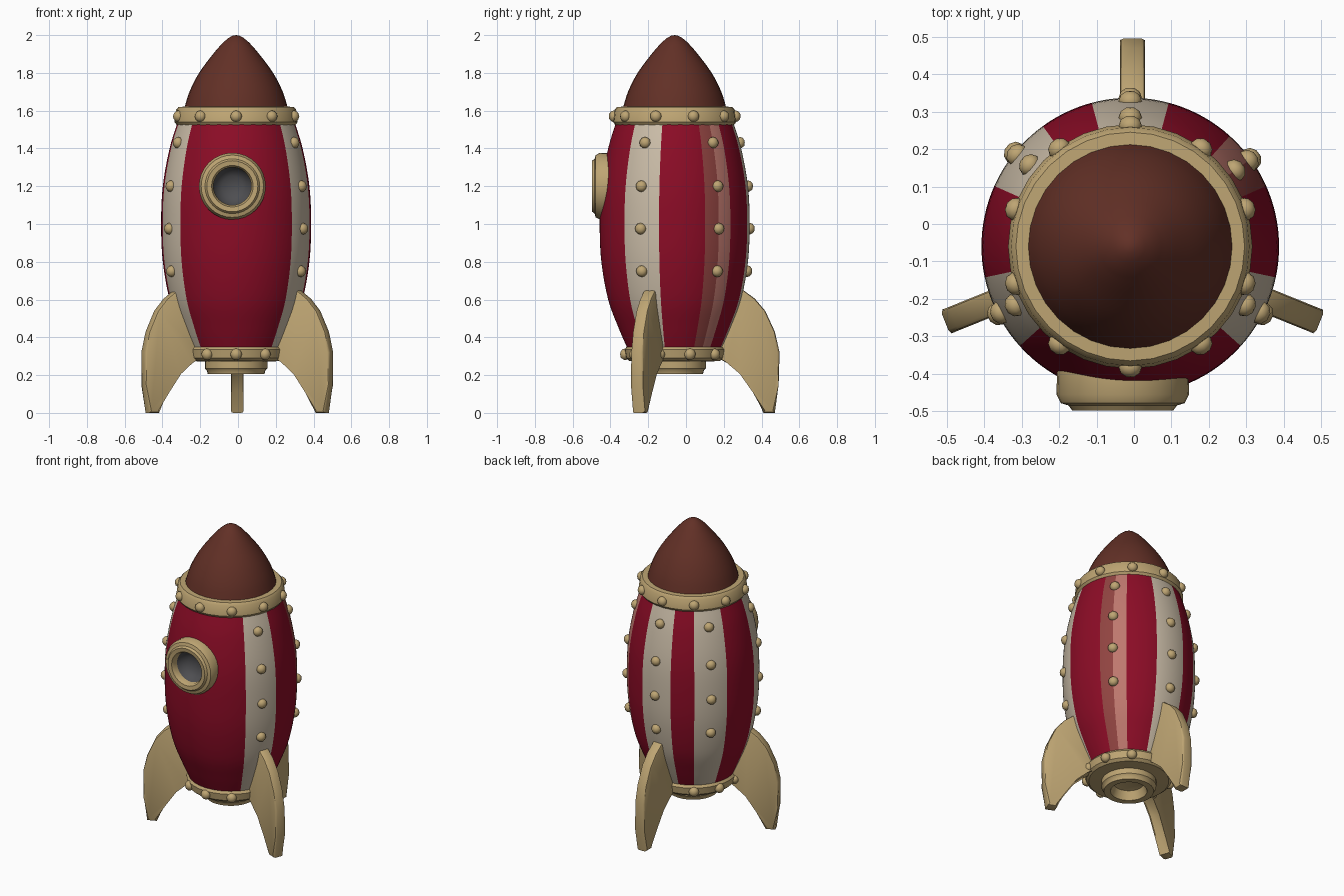
import bpy, bmesh, math
from mathutils import Matrix, Vector

if "Cube" in bpy.data.objects:
    bpy.data.objects.remove(bpy.data.objects["Cube"])

CX, CY = -0.01, -0.06          # rocket axis
AXIS = Matrix.Translation((CX, CY, 0))


def mat(name, rgb):
    m = bpy.data.materials.new(name)
    lin = [((c / 255 + 0.055) / 1.055) ** 2.4 if c > 10 else c / 255 / 12.92 for c in rgb]
    m.diffuse_color = (*lin, 1)
    m.use_nodes = True
    m.node_tree.nodes["Principled BSDF"].inputs["Base Color"].default_value = m.diffuse_color
    return m


RED = mat("deep red", (140, 12, 38))
BROWN = mat("nose brown", (98, 48, 38))
TAN = mat("tan gold", (190, 165, 115))
CREAM = mat("cream", (203, 189, 168))
PINK = mat("faded pink", (190, 120, 110))
DUSKY = mat("dusky pink", (145, 68, 65))
GREY = mat("glass grey", (78, 78, 81))


def finish(name, bm, mats, matrix=None, angle=35):
    if matrix:
        bm.transform(matrix)
    bmesh.ops.recalc_face_normals(bm, faces=bm.faces)
    me = bpy.data.meshes.new(name)
    bm.to_mesh(me)
    bm.free()
    for m in mats:
        me.materials.append(m)
    ob = bpy.data.objects.new(name, me)
    bpy.context.collection.objects.link(ob)
    bpy.ops.object.select_all(action='DESELECT')
    ob.select_set(True)
    bpy.context.view_layer.objects.active = ob
    bpy.ops.object.shade_smooth_by_angle(angle=math.radians(angle))
    return ob


def smooth(pts, k=6):
    """Catmull-Rom through (z, r) points."""
    p = [Vector(q) for q in pts]
    p = [2 * p[0] - p[1]] + p + [2 * p[-1] - p[-2]]
    out = []
    for i in range(1, len(p) - 2):
        a, b, c, d = p[i - 1:i + 3]
        for s in range(k):
            t = s / k
            out.append(0.5 * (2 * b + (c - a) * t + (2 * a - 5 * b + 4 * c - d) * t * t
                              + (3 * b - a - 3 * c + d) * t ** 3))
    return [tuple(v) for v in out] + [pts[-1]]


def lathe(profile, n=32, closed=False):
    """Revolve (z, r) points about z."""
    bm = bmesh.new()
    rings = [[bm.verts.new((r * math.cos(2 * math.pi * i / n), r * math.sin(2 * math.pi * i / n), z))
              for i in range(n)] for z, r in profile]
    m = len(rings)
    for j in range(m if closed else m - 1):
        a, b = rings[j], rings[(j + 1) % m]
        for i in range(n):
            k = (i + 1) % n
            bm.faces.new((a[i], a[k], b[k], b[i]))
    bmesh.ops.remove_doubles(bm, verts=bm.verts, dist=0.0005)
    return bm


# Hull with stripes, opened behind the porthole
WX, WZ = -0.03, 1.2
hull_pts = smooth([(.33, .245), (.45, .297), (.6, .352), (.8, .388), (1.0, .397),
                   (1.2, .388), (1.4, .352), (1.56, .303)])
STRIPES = [90, 36, 141, -27, 207]


def off(a, s):
    return (a - s + 180) % 360 - 180


bm = lathe(hull_pts, 120)
hole = []
for f in bm.faces:
    c = f.calc_center_median()
    a = math.degrees(math.atan2(c.y, c.x))
    for s in STRIPES:
        if abs(off(a, s)) < (12 if s == 36 else 13.6):
            f.material_index = 1 if s != 36 else (2 if off(a, s) > 0 else 3)
    if c.y < 0 and math.hypot(c.x + CX - WX, c.z - WZ) < 0.125:
        hole.append(f)
bmesh.ops.delete(bm, geom=hole, context='FACES')
finish("hull", bm, [RED, CREAM, PINK, DUSKY], AXIS)

# Nose cone
nose = smooth([(1.6, .278), (1.7, .247), (1.8, .196), (1.9, .122), (1.96, .07)], 4)
finish("nose_cone", lathe(nose + [(1.985, .04), (1.997, .018), (2.0, 0)]), [BROWN], AXIS)

# Collars and nozzle
finish("upper_collar", lathe([(1.53, .25), (1.525, .315), (1.54, .326), (1.605, .318),
                              (1.62, .305), (1.622, .25)], closed=True), [TAN], AXIS)
finish("lower_collar", lathe([(.35, .15), (.35, .255), (.335, .266), (.29, .258),
                              (.275, .24), (.27, .15)], closed=True), [TAN], AXIS)
finish("nozzle", lathe([(.3, .165), (.235, .165), (.225, .155), (.205, .15), (.205, .11),
                        (.26, .09), (.28, 0)]), [TAN], AXIS)

# Porthole ring and concave glass, turned to face the front
FRONT = Matrix.Translation((WX, 0, WZ)) @ Matrix.Rotation(math.pi / 2, 4, 'X')
finish("porthole_ring", lathe([(.39, .175), (.455, .177), (.478, .165), (.484, .145), (.497, .135),
                               (.494, .11), (.475, .1), (.42, .1)], closed=True), [TAN], FRONT)
finish("porthole_glass", lathe([(.462, .104), (.425, .09), (.398, .055), (.39, 0),
                                (.38, 0), (.388, .06), (.42, .1), (.455, .112)], closed=True),
       [GREY], FRONT, 60)


# Rivets on stripes and collars
def hull_radius(z):
    return min(hull_pts, key=lambda p: abs(p[0] - z))[1]


spots = [(s, z, hull_radius(z)) for s in STRIPES for z in (1.43, 1.2, .975, .75)]
spots += [(18 + 36 * i, 1.57, .322) for i in range(10)]
spots += [(18 + 36 * i, .31, .262) for i in range(10)]
bm = bmesh.new()
for a, z, r in spots:
    m = (Matrix.Rotation(math.radians(a), 4, 'Z') @ Matrix.Translation((r, 0, z))
         @ Matrix.Diagonal((.9, 1, 1, 1)))
    bmesh.ops.create_icosphere(bm, subdivisions=2, radius=.031, matrix=m)
finish("rivets", bm, [TAN], AXIS)

# Three swept fins
outline = [(.30, .67), (.36, .65), (.42, .605), (.475, .54), (.525, .43), (.55, .32),
           (.545, .15), (.525, 0), (.465, 0), (.42, .115), (.35, .215), (.28, .275), (.2, .3)]
for name, ang, scale in (("back_fin", 90, 1.01), ("right_fin", -22, .98), ("left_fin", 202, .98)):
    bm = bmesh.new()
    sides = [[bm.verts.new((r * scale, y, z)) for r, z in outline] for y in (-.034, .034)]
    for s in sides:
        bm.faces.new(s)
    for i in range(len(outline)):
        k = (i + 1) % len(outline)
        bm.faces.new((sides[0][i], sides[0][k], sides[1][k], sides[1][i]))
    rim = [e for f in bm.faces if len(f.verts) > 4 for e in f.edges]
    bmesh.ops.bevel(bm, geom=rim, offset=.012, segments=2, affect='EDGES', profile=.5)
    finish(name, bm, [TAN], Matrix.Translation((-.004, CY, 0)) @ Matrix.Rotation(math.radians(ang), 4, 'Z'))
